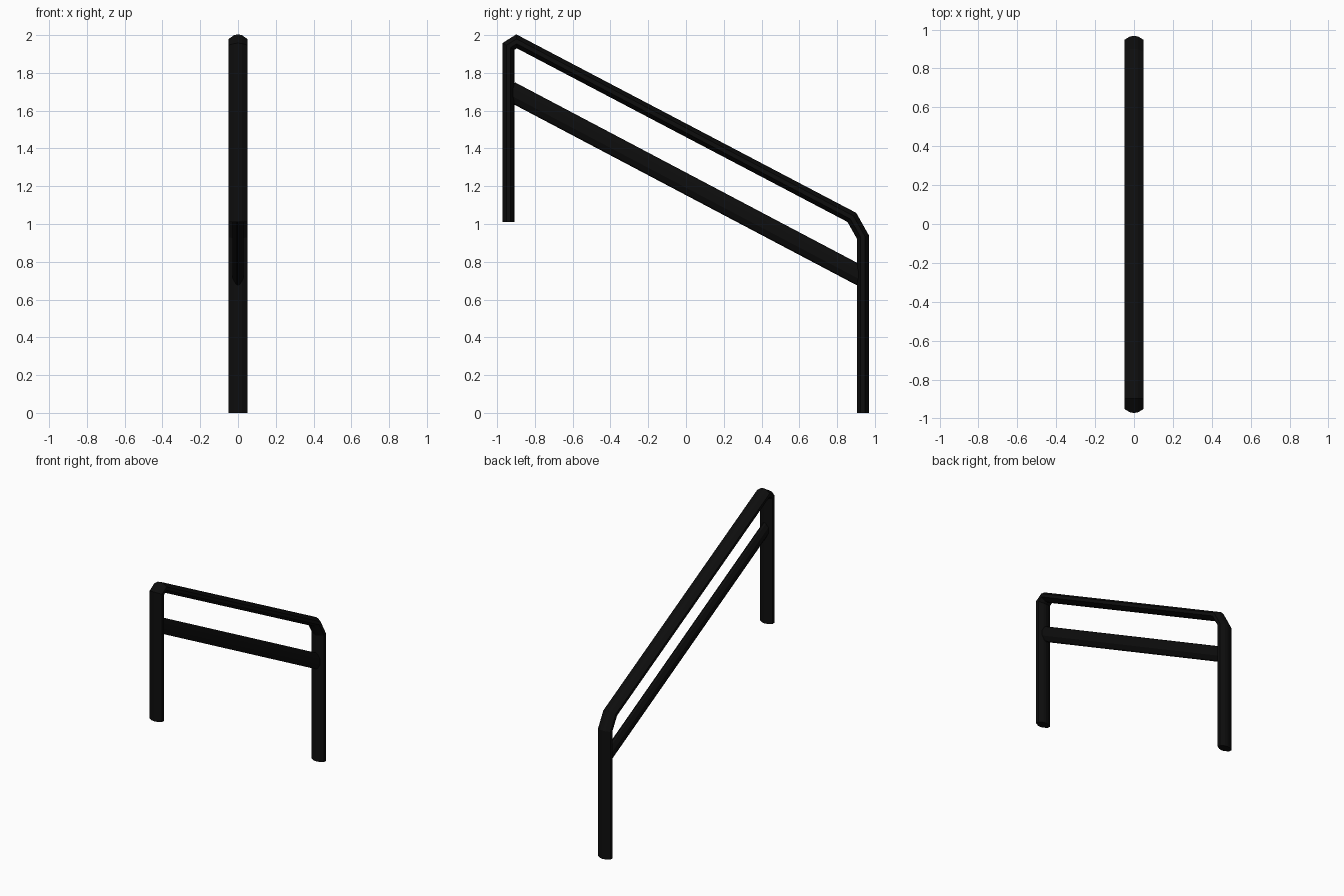
import bpy, bmesh
from mathutils import Vector

if "Cube" in bpy.data.objects:
    bpy.data.objects.remove(bpy.data.objects["Cube"])

mat = bpy.data.materials.new("black_metal")
mat.diffuse_color = (0.004, 0.004, 0.004, 1)
mat.use_nodes = True
mat.node_tree.nodes["Principled BSDF"].inputs["Base Color"].default_value = mat.diffuse_color


def section(half_x, half_n):
    """Flattened ten-sided tube section: (x, offset along path normal)."""
    q = [(1, 0.35), (0.42, 0.88), (0, 1)]
    right = [(x, -n) for x, n in reversed(q)] + q
    left = [(-x, -n) for x, n in reversed(right[1:-1])]
    return [(x * half_x, n * half_n) for x, n in right] + \
           [(x * half_x, -n * half_n) for x, n in left]


def sweep(name, path, half_x, half_n):
    """Sweep the section along a (y, z) path with mitred corners."""
    pts = [Vector(p) for p in path]
    dirs = [(b - a).normalized() for a, b in zip(pts, pts[1:])]
    prof = section(half_x, half_n)
    bm = bmesh.new()
    rings = []
    for i, p in enumerate(pts):
        a, b = dirs[max(i - 1, 0)], dirs[min(i, len(dirs) - 1)]
        t = (a + b).normalized()
        m = Vector((-t.y, t.x)) / t.dot(b)
        rings.append([bm.verts.new((x, p.x + m.x * n, p.y + m.y * n)) for x, n in prof])
    k = len(prof)
    for r, s in zip(rings, rings[1:]):
        for j in range(k):
            bm.faces.new((r[j], r[(j + 1) % k], s[(j + 1) % k], s[j]))
    bm.faces.new(rings[0])
    bm.faces.new(rings[-1])
    bmesh.ops.recalc_face_normals(bm, faces=bm.faces)
    me = bpy.data.meshes.new(name)
    bm.to_mesh(me)
    bm.free()
    me.materials.append(mat)
    ob = bpy.data.objects.new(name, me)
    bpy.context.collection.objects.link(ob)


# Posts and handrail in one bent tube
sweep("handrail_and_posts",
      [(-0.94, 1.01), (-0.94, 1.94), (-0.897, 1.967),
       (0.878, 1.035), (0.936, 0.932), (0.936, 0)], 0.05, 0.032)

# Sloping middle rail between the posts
sweep("middle_rail", [(-0.93, 1.703), (0.93, 0.722)], 0.028, 0.053)
